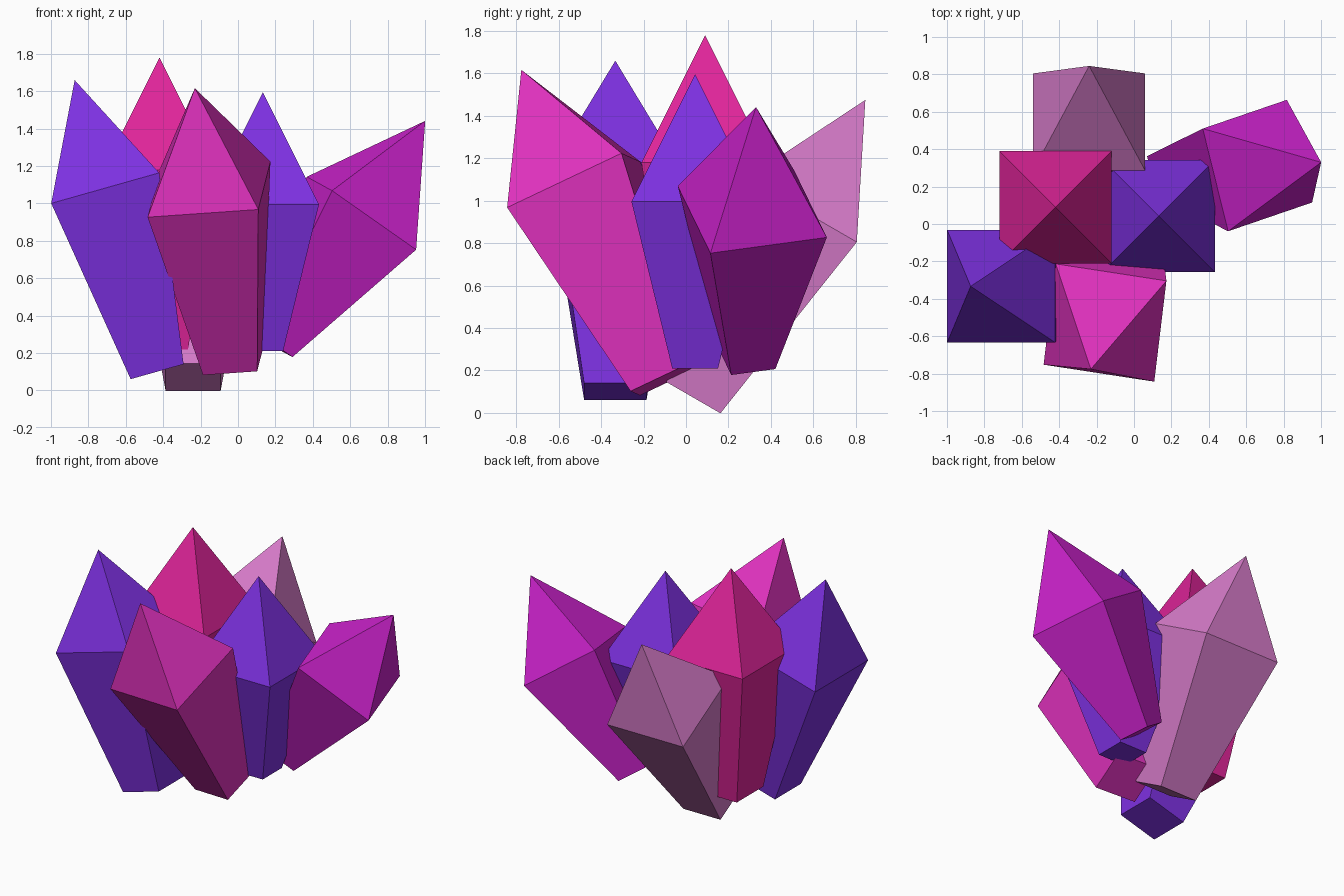
import bpy, bmesh
from mathutils import Vector

if "Cube" in bpy.data.objects:
    bpy.data.objects.remove(bpy.data.objects["Cube"])


def material(name, rgb):
    m = bpy.data.materials.new(name)
    m.diffuse_color = (*rgb, 1.0)
    m.use_nodes = True
    m.node_tree.nodes["Principled BSDF"].inputs["Base Color"].default_value = m.diffuse_color
    return m


VIOLET = material("violet", (0.205, 0.030, 0.745))
CRIMSON = material("crimson pink", (0.745, 0.018, 0.323))
PINK = material("hot pink", (0.738, 0.031, 0.509))
MAGENTA = material("magenta", (0.604, 0.016, 0.604))
PALE = material("pale pink", (0.665, 0.195, 0.578))


def crystal(name, mat, shoulder, axis, side, length, foot, half=0.3, tip=0.6):
    """Four-sided shard: small square foot, wide square shoulder, pointed tip.
    shoulder = centre of the widest square, side = direction of one edge."""
    c = Vector(shoulder)
    w = Vector(axis).normalized()
    u = Vector(side)
    u = (u - w * u.dot(w)).normalized()
    v = w.cross(u)
    bm = bmesh.new()

    def ring(centre, r):
        return [bm.verts.new(centre + u * (r * a) + v * (r * b))
                for a, b in ((-1, -1), (1, -1), (1, 1), (-1, 1))]

    low = ring(c - w * length, foot)
    high = ring(c, half)
    top = bm.verts.new(c + w * tip)
    bm.faces.new(low[::-1])
    for i in range(4):
        j = (i + 1) % 4
        bm.faces.new((low[i], low[j], high[j], high[i]))
        bm.faces.new((high[i], high[j], top))
    bmesh.ops.recalc_face_normals(bm, faces=bm.faces)
    mesh = bpy.data.meshes.new(name)
    bm.to_mesh(mesh)
    bm.free()
    mesh.materials.append(mat)
    obj = bpy.data.objects.new(name, mesh)
    bpy.context.collection.objects.link(obj)


# Upright shards in the middle
crystal("tall_crystal", CRIMSON, (-0.42, 0.09, 1.18), (0, 0, 1), (1, 0, 0), 0.98, 0.15)
crystal("centre_crystal", VIOLET, (0.133, 0.043, 0.995), (0, 0, 1), (1, 0, 0), 0.785, 0.108)

# Shards leaning outwards around them
crystal("left_crystal", VIOLET, (-0.71, -0.333, 1.082), (-0.272, 0, 0.962), (0, 1, 0), 1.02, 0.147)
crystal("back_crystal", PALE, (-0.24, 0.545, 0.955), (0, 0.5, 0.866), (1, 0, 0), 1.02, 0.147)
crystal("front_crystal", PINK, (-0.155, -0.528, 1.075), (-0.126, -0.413, 0.902),
        (0.59, -0.09, 0.04), 1.02, 0.147)
crystal("right_crystal", MAGENTA, (0.66, 0.3125, 0.9475), (0.568, 0.029, 0.823),
        (0.44, 0.15, -0.305), 0.845, 0.108, half=0.285)
